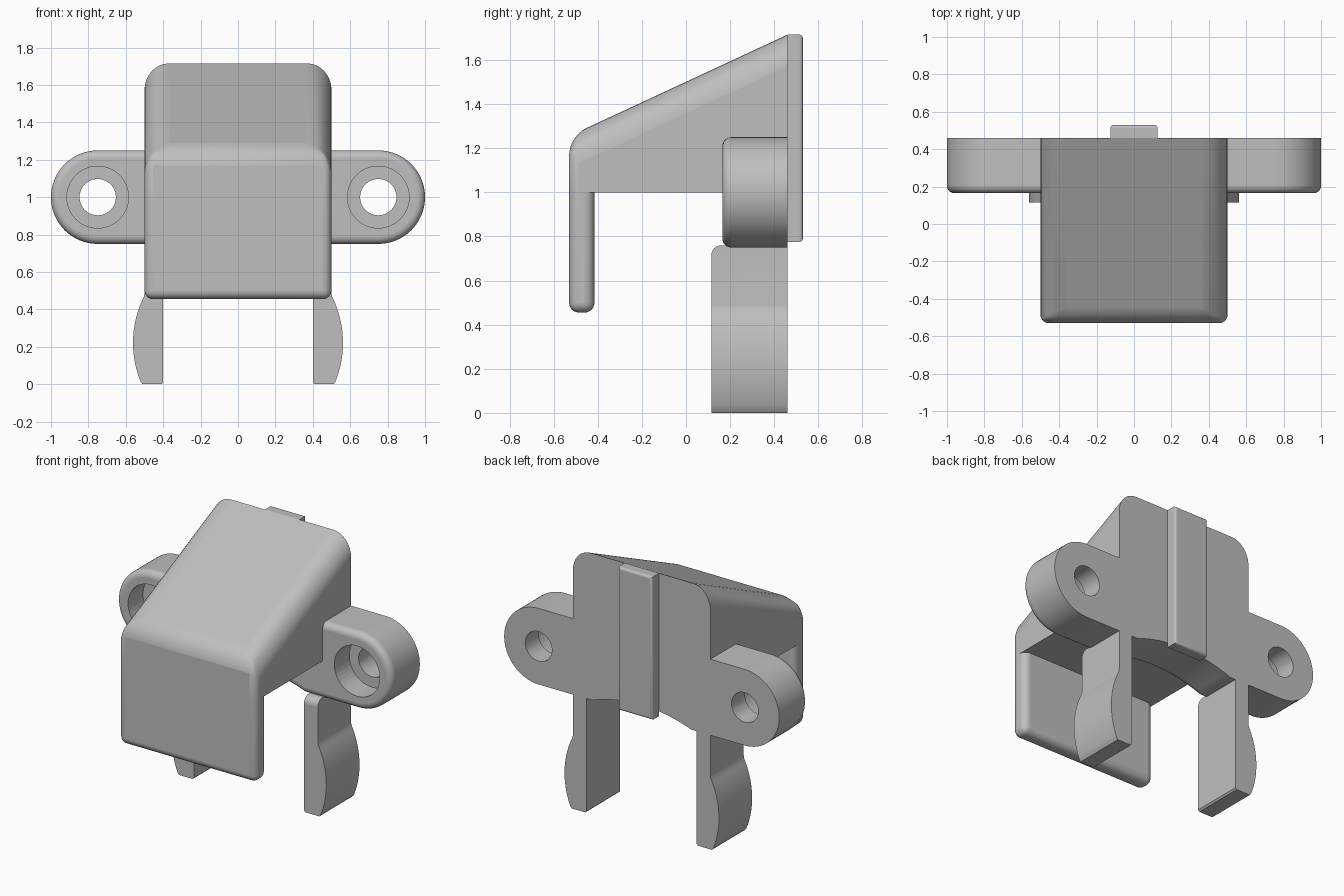
import bpy, bmesh, math
from mathutils import Vector

if "Cube" in bpy.data.objects:
    bpy.data.objects.remove(bpy.data.objects["Cube"])

grey = bpy.data.materials.new("plain_grey")
grey.use_nodes = True
GREY = (0.52, 0.52, 0.52, 1)
grey.diffuse_color = GREY
grey.node_tree.nodes["Principled BSDF"].inputs["Base Color"].default_value = GREY


def arc(cx, cz, r, a0, a1, n):
    """Points on an arc, angles in degrees."""
    steps = [math.radians(a0 + (a1 - a0) * i / n) for i in range(n + 1)]
    return [(cx + r * math.cos(a), cz + r * math.sin(a)) for a in steps]


def arc_through(p, q, bulge, n):
    """Arc from p to q whose middle lies `bulge` to the left of the chord."""
    p, q = Vector(p), Vector(q)
    half = (q - p).length / 2
    r = (half * half + bulge * bulge) / (2 * bulge)
    d = (q - p).normalized()
    side = Vector((-d.y, d.x))
    c = (p + q) / 2 - side * (r - bulge)
    t = math.asin(half / r)
    angles = [t - 2 * t * i / n for i in range(n + 1)]
    return [tuple(c - d * r * math.sin(a) + side * r * math.cos(a)) for a in angles]


def extrude(name, profile, lo, hi, axis, weight=None, segments=6):
    """Extrude a 2D profile along x or y; weight(a, b) gives each edge's bevel width."""
    if axis == "x":
        place = lambda p, t: (t, p[0], p[1])
    else:
        place = lambda p, t: (p[0], t, p[1])
    bm = bmesh.new()
    rings = [[bm.verts.new(place(p, t)) for p in profile] for t in (lo, hi)]
    for ring in rings:
        bm.faces.new(ring)
    n = len(profile)
    for i in range(n):
        j = (i + 1) % n
        bm.faces.new((rings[0][i], rings[0][j], rings[1][j], rings[1][i]))
    bmesh.ops.recalc_face_normals(bm, faces=bm.faces)
    widest = 0.14
    if weight:
        layer = bm.edges.layers.float.new("bevel_weight_edge")
        for e in bm.edges:
            e[layer] = weight(e.verts[0].co, e.verts[1].co) / widest
    mesh = bpy.data.meshes.new(name)
    bm.to_mesh(mesh)
    bm.free()
    mesh.materials.append(grey)
    ob = bpy.data.objects.new(name, mesh)
    bpy.context.collection.objects.link(ob)
    if weight:
        mod = ob.modifiers.new("rounding", "BEVEL")
        mod.limit_method = "WEIGHT"
        mod.width = widest
        mod.segments = segments
    return ob


def box(x0, x1, z0, z1):
    return [(x0, z0), (x1, z0), (x1, z1), (x0, z1)]


FRONT, BACK, WIDE = -0.53, 0.46, 0.5
parts = []

# Sloped hood: soft roof edges, tighter front corners
def hood_rounding(a, b):
    if min(a.z, b.z) > 1.1:
        if a.y < 0 and b.y < 0:
            return 0.085
        return 0.13 if a.y * b.y < 0 else 0
    return 0.045 if a.y < 0 and b.y < 0 and abs(a.z - b.z) > 0.1 else 0

hood = [(FRONT, 1.0), (BACK, 1.0), (BACK, 1.715), (FRONT, 1.255)]
parts.append(extrude("hood", hood, -WIDE, WIDE, "x", hood_rounding, 8))

# Front flap hanging from the hood
def flap_rounding(a, b):
    return 0 if min(a.z, b.z) > 0.9 else 0.045

parts.append(extrude("front_flap", box(FRONT, -0.415, 0.455, 1.0),
                     -WIDE, WIDE, "x", flap_rounding))

# Mounting bar with round ears and a shallow arch underneath
ears = (arc(0.75, 1.0, 0.25, -90, 90, 32) + arc(-0.75, 1.0, 0.25, 90, 270, 32)
        + arc_through((-0.36, 0.75), (0.36, 0.75), 0.065, 16))

def ear_rounding(a, b):
    return 0.04 if a.y < 0.2 and b.y < 0.2 else 0

bar = extrude("mounting_bar", ears, 0.165, BACK, "y", ear_rounding)
parts.append(bar)

# Stepped screw holes
for side in (-1, 1):
    for kind, radius, end in (("recess", 0.165, 0.32), ("hole", 0.097, 0.6)):
        cutter = extrude("screw_" + kind + "_cutter",
                         arc(side * 0.75, 1.0, radius, 0, 352.5, 47), 0, end, "y")
        cutter.hide_render = True
        cutter.hide_set(True)
        cutter.display_type = "WIRE"
        cut = bar.modifiers.new("screw_" + kind, "BOOLEAN")
        cut.operation = "DIFFERENCE"
        cut.solver = "EXACT"
        cut.object = cutter

# Clip legs with bulged outer faces, rounded at the top front
def leg_rounding(a, b):
    return 0.045 if min(a.z, b.z) > 0.7 and a.y < 0.2 and b.y < 0.2 else 0

for side, label in ((1, "left"), (-1, "right")):
    outline = ([(0.4, 0.76), (0.5, 0.76), (0.5, 0.49)]
               + arc_through((0.502, 0.47), (0.52, 0.012), 0.05, 16)
               + [(0.51, 0), (0.41, 0), (0.4, 0.01)])
    outline = [(side * x, z) for x, z in outline]
    parts.append(extrude(label + "_clip_leg", outline, 0.115, BACK, "y", leg_rounding))

# Raised key rib on the back
def rib_rounding(a, b):
    return 0.016 if a.y > 0.5 and b.y > 0.5 else 0

parts.append(extrude("back_rib", box(-0.125, 0.125, 0.775, 1.715),
                     BACK, 0.53, "y", rib_rounding, 4))

# Smooth shading with sharp edges kept
for ob in parts:
    bpy.ops.object.select_all(action="DESELECT")
    ob.select_set(True)
    bpy.context.view_layer.objects.active = ob
    bpy.ops.object.shade_smooth_by_angle(angle=math.radians(35))
    # Turn modifiers into mesh so the shading rule uses the rounded shape
    bpy.ops.object.convert(target="MESH")
    bpy.ops.object.shade_smooth_by_angle(angle=math.radians(35))
